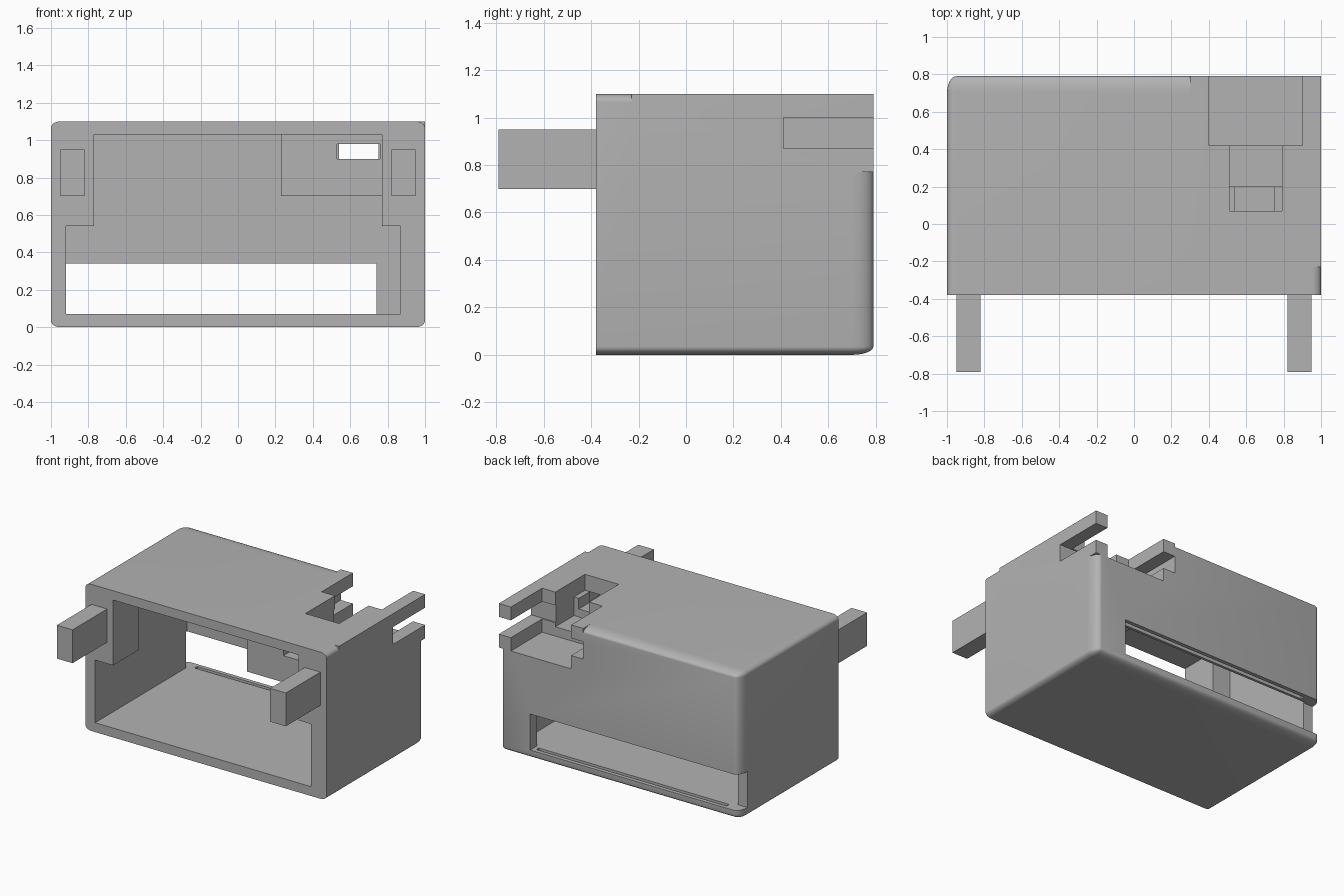
import bpy, bmesh, math
from mathutils import Vector

old = bpy.data.objects.get("Cube")
if old:
    bpy.data.objects.remove(old, do_unlink=True)

grey = bpy.data.materials.new("plain_grey")
grey.use_nodes = True
colour = (0.45, 0.45, 0.45, 1)
grey.diffuse_color = colour
grey.node_tree.nodes["Principled BSDF"].inputs["Base Color"].default_value = colour

FRONT, BACK, TOP = -0.38, 0.79, 1.1


def box(name, x, y, z, radii=None):
    """Box from axis ranges; radii rounds every edge except the front rim."""
    lo, hi = Vector((x[0], y[0], z[0])), Vector((x[1], y[1], z[1]))
    r = Vector(radii or (1, 1, 1))
    bm = bmesh.new()
    bmesh.ops.create_cube(bm, size=1)
    for v in bm.verts:
        v.co = Vector([((lo[i] + hi[i]) / 2 + v.co[i] * (hi[i] - lo[i])) / r[i] for i in range(3)])
    if radii:
        rim = lo.y / r.y + 0.01
        edges = [e for e in bm.edges if max(v.co.y for v in e.verts) > rim]
        bmesh.ops.bevel(bm, geom=edges, offset=1, segments=8, profile=0.5, affect='EDGES')
        for v in bm.verts:
            v.co = Vector([v.co[i] * r[i] for i in range(3)])
    bmesh.ops.recalc_face_normals(bm, faces=bm.faces)
    mesh = bpy.data.meshes.new(name)
    bm.to_mesh(mesh)
    bm.free()
    mesh.materials.append(grey)
    obj = bpy.data.objects.new(name, mesh)
    bpy.context.collection.objects.link(obj)
    return obj


def combine(target, operation, x, y, z):
    """Apply one boolean with a temporary box."""
    tool = box("tool", x, y, z)
    mod = target.modifiers.new("bool", 'BOOLEAN')
    mod.operation, mod.solver, mod.object = operation, 'EXACT', tool
    bpy.context.view_layer.objects.active = target
    bpy.ops.object.modifier_apply(modifier=mod.name)
    bpy.data.objects.remove(tool, do_unlink=True)


# Rounded housing with a square-edged rear corner
housing = box("housing", (-1, 1), (FRONT, BACK), (0, TOP), radii=(0.05, 0.09, 0.035))
combine(housing, 'UNION', (0.3, 1), (-0.23, BACK), (0.77, TOP))

# Main cavity, leaving thicker front cheeks behind the pegs
combine(housing, 'DIFFERENCE', (-0.92, 0.87), (-0.08, 0.71), (0.07, 1.03))
combine(housing, 'DIFFERENCE', (-0.92, 0.87), (-0.5, 0), (0.07, 0.54))
combine(housing, 'DIFFERENCE', (-0.77, 0.77), (-0.5, 0), (0.3, 1.03))

# Rear slot, open through one corner, with thin grooves above and below
combine(housing, 'DIFFERENCE', (-1.2, 0.74), (0.7, 1), (0.07, 0.34))
combine(housing, 'DIFFERENCE', (-0.87, 0.71), (0.73, 0.76), (0.04, 0.37))

# Latch receiver hanging from the ceiling
combine(housing, 'UNION', (0.23, 0.9), (-0.22, 0.75), (0.7, 1.06))
receiver_cuts = [
    ((0.4, 0.9), (0.42, 1), (0.77, 1.3)),       # top notch
    ((0.3, 1.2), (0.41, 1), (0.87, 1.0)),       # sideways slide slot
    ((0.51, 0.79), (0.2, 0.5), (0.84, 1.3)),    # neck
    ((0.51, 0.79), (0.07, 0.3), (0.98, 1.3)),   # shelf
    ((0.54, 0.75), (0.07, 0.3), (0.9, 1.2)),    # channel
    ((0.53, 0.76), (-0.3, 0.07), (0.9, 0.98)),  # through hole
]
for cut in receiver_cuts:
    combine(housing, 'DIFFERENCE', *cut)

# Front pegs
for name, x in (("right_peg", (-0.95, -0.82)), ("left_peg", (0.82, 0.95))):
    box(name, x, (-0.79, FRONT), (0.7, 0.95))

# Smooth only the rounded edges
bpy.ops.object.select_all(action='DESELECT')
housing.select_set(True)
bpy.context.view_layer.objects.active = housing
bpy.ops.object.shade_smooth_by_angle(angle=math.radians(30))
